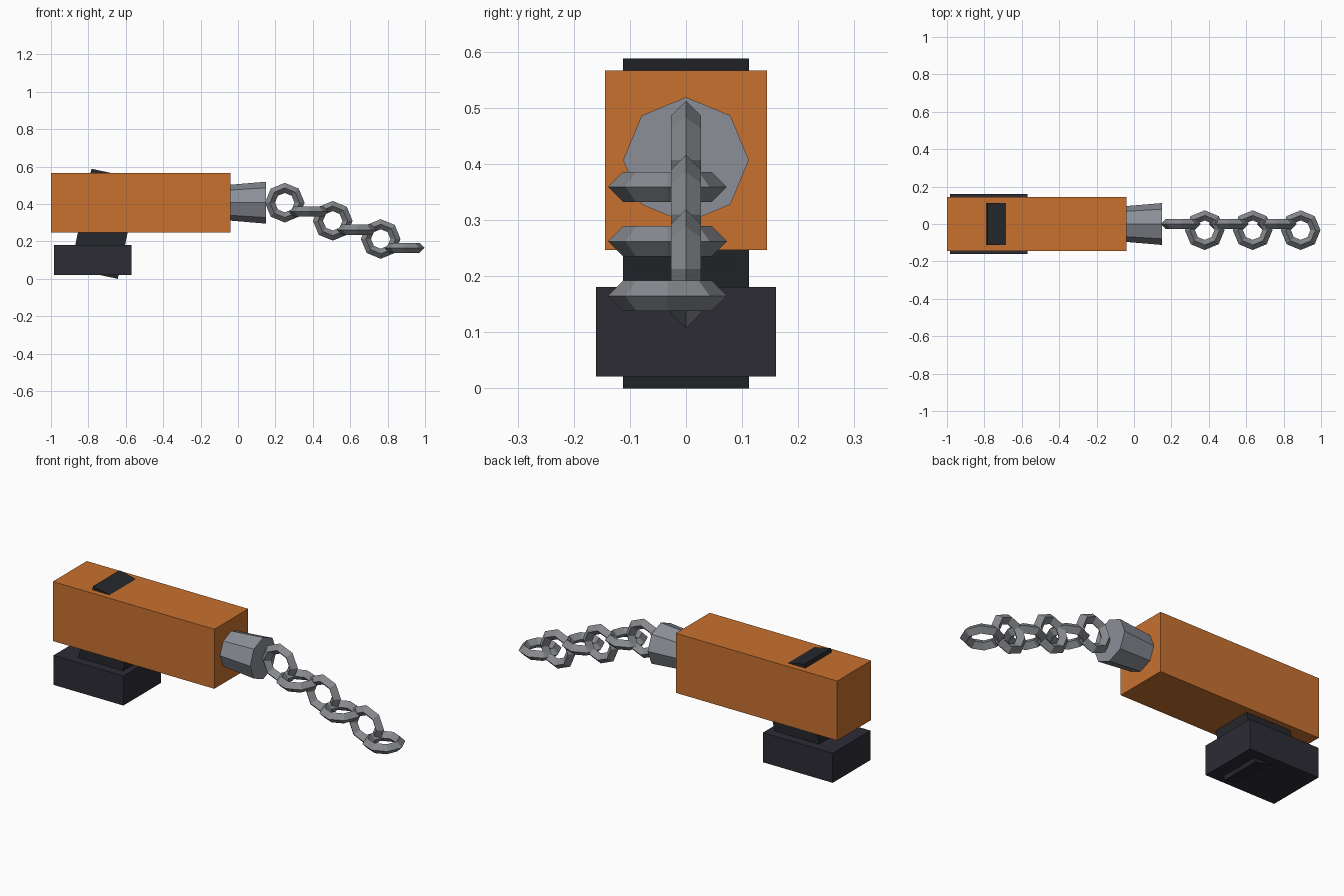
import bpy, bmesh, math
from mathutils import Matrix

if "Cube" in bpy.data.objects:
    bpy.data.objects.remove(bpy.data.objects["Cube"])


def material(name, rgb):
    m = bpy.data.materials.new(name)
    m.diffuse_color = (*rgb, 1)
    m.use_nodes = True
    m.node_tree.nodes["Principled BSDF"].inputs["Base Color"].default_value = m.diffuse_color
    return m


ORANGE = material("orange", (0.58, 0.165, 0.028))
CHARCOAL = material("charcoal", (0.026, 0.025, 0.036))
BLACK = material("soft black", (0.019, 0.021, 0.025))
STEEL = material("steel", (0.26, 0.275, 0.31))
CHAIN = material("chain grey", (0.24, 0.25, 0.27))


def finish(name, bm, mat, loc, rot=(0, 0, 0)):
    bmesh.ops.recalc_face_normals(bm, faces=bm.faces)
    mesh = bpy.data.meshes.new(name)
    bm.to_mesh(mesh)
    bm.free()
    mesh.materials.append(mat)
    ob = bpy.data.objects.new(name, mesh)
    ob.location, ob.rotation_euler = loc, rot
    bpy.context.collection.objects.link(ob)
    return ob


def box(name, size, loc, mat, rot=(0, 0, 0)):
    bm = bmesh.new()
    bmesh.ops.create_cube(bm, size=1, matrix=Matrix.Diagonal((*size, 1)))
    return finish(name, bm, mat, loc, rot)


def link(name, loc, rot=(0, 0, 0), major=0.079, minor=0.027):
    # Eight-sided ring with a diamond cross-section
    bm = bmesh.new()
    rings = []
    for i in range(8):
        a = i * math.tau / 8
        rings.append([bm.verts.new(((major + dr) * math.cos(a), (major + dr) * math.sin(a), dz))
                      for dr, dz in ((minor, 0), (0, minor), (-minor, 0), (0, -minor))])
    for i in range(8):
        p, q = rings[i], rings[(i + 1) % 8]
        for j in range(4):
            k = (j + 1) % 4
            bm.faces.new((p[j], q[j], q[k], p[k]))
    return finish(name, bm, CHAIN, loc, rot)


# Main body, tilted grip running through it, and foot block
box("body", (0.96, 0.288, 0.32), (-0.52, 0, 0.407), ORANGE)
box("grip", (0.26, 0.224, 0.546), (-0.713, 0, 0.294), BLACK, (0, math.radians(12), 0))
box("foot_block", (0.415, 0.32, 0.159), (-0.777, 0, 0.101), CHARCOAL)

# Flared octagonal nozzle
bm = bmesh.new()
bmesh.ops.create_cone(bm, cap_ends=True, segments=8, radius1=0.096, radius2=0.112, depth=0.19)
finish("nozzle", bm, STEEL, (0.055, 0, 0.407), (0, math.pi / 2, 0))

# Drooping chain of alternating upright and flat links
for i in range(3):
    x, z = 0.25 + 0.2565 * i, 0.407 - 0.097 * i
    link(f"upright_link_{i + 1}", (x, 0, z), (math.pi / 2, 0, 0))
    link(f"flat_link_{i + 1}", (x + 0.128, -0.033, z - 0.048))
